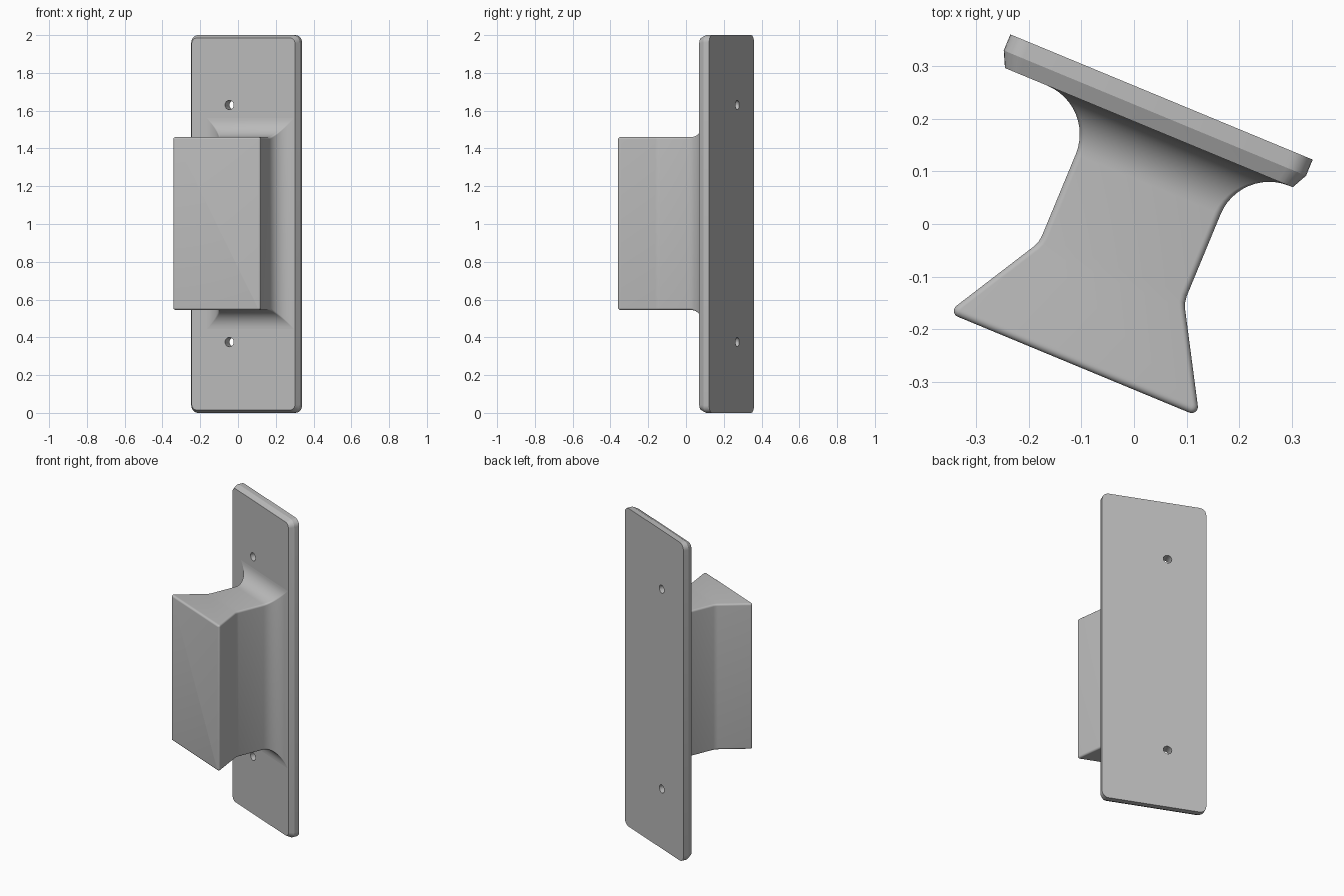
import bpy, bmesh
from math import sin, cos, pi, radians

cube = bpy.data.objects.get("Cube")
if cube:
    bpy.data.objects.remove(cube, do_unlink=True)

TURN = radians(-22.5)

grey = bpy.data.materials.new("plain grey")
grey.use_nodes = True
COLOUR = (0.5, 0.5, 0.5, 1)
grey.diffuse_color = COLOUR
grey.node_tree.nodes["Principled BSDF"].inputs["Base Color"].default_value = COLOUR


def rounded_rect(w, h, r, steps=6):
    """Outline of a rounded rectangle with half sizes w and h."""
    pts = []
    for q, (sx, sz) in enumerate([(1, 1), (-1, 1), (-1, -1), (1, -1)]):
        for i in range(steps + 1):
            a = (q + i / steps) * pi / 2
            pts.append((sx * (w - r) + r * cos(a), sz * (h - r) + r * sin(a)))
    return pts


def loft(name, cx, cz, sections):
    """Skin rounded rectangles (y, w, h, r) along y, with capped ends."""
    bm = bmesh.new()
    rings = [[bm.verts.new((cx + x, y, cz + z)) for x, z in rounded_rect(w, h, r)]
             for y, w, h, r in sections]
    n = len(rings[0])
    for a, b in zip(rings, rings[1:]):
        for i in range(n):
            j = (i + 1) % n
            bm.faces.new((a[i], a[j], b[j], b[i]))
    bm.faces.new(rings[0])
    bm.faces.new(rings[-1])
    bmesh.ops.recalc_face_normals(bm, faces=bm.faces)
    mesh = bpy.data.meshes.new(name)
    bm.to_mesh(mesh)
    bm.free()
    mesh.materials.append(grey)
    obj = bpy.data.objects.new(name, mesh)
    bpy.context.collection.objects.link(obj)
    obj.rotation_euler.z = TURN
    return obj


def activate(obj):
    bpy.ops.object.select_all(action="DESELECT")
    obj.select_set(True)
    bpy.context.view_layer.objects.active = obj


# Back plate with a chamfered front rim
plate = loft("back_plate", -0.044, 1.0, [
    (0.18, 0.296, 0.985, 0.03),
    (0.21, 0.311, 1.0, 0.04),
    (0.243, 0.311, 1.0, 0.04)])

# Screw holes through the plate
for z in (0.375, 1.63):
    cutter = loft("hole_cutter", -0.124, z,
                  [(0.1, 0.025, 0.025, 0.0249), (0.3, 0.025, 0.025, 0.0249)])
    cutter.hide_render = True
    mod = plate.modifiers.new("hole", "BOOLEAN")
    mod.operation = "DIFFERENCE"
    mod.object = cutter
    bpy.context.view_layer.update()
    activate(plate)
    bpy.ops.object.modifier_apply(modifier=mod.name)
    bpy.data.objects.remove(cutter, do_unlink=True)

# Grip: rounded front edge, flared head, straight neck, fillet into the plate
R, H, NECK, FILLET = 0.012, 0.4575, 0.149, 0.1
sections = []
for i in range(9):
    t = radians(-90 + 118 * i / 8)
    edge = max(R * cos(t), 0.001) if t < 0 else R
    sections.append((-0.279 + R * sin(t), 0.238 + R * cos(t), H - R + edge, edge))
for y, w in [(-0.113, 0.156), (-0.102, 0.151), (-0.088, NECK)]:
    sections.append((y, w, H, R))
for i in range(13):
    t = i / 12 * pi / 2
    grow = FILLET * (1 - cos(t))
    sections.append((0.08 + FILLET * sin(t), NECK + grow, H + grow,
                     R * (1 - 0.95 * i / 12)))
y, w, h, r = sections[-1]
sections.append((y + 0.02, w, h, r))
grip = loft("grip", -0.004, 1.0025, sections)

for obj in (plate, grip):
    activate(obj)
    bpy.ops.object.shade_smooth_by_angle(angle=radians(22))
